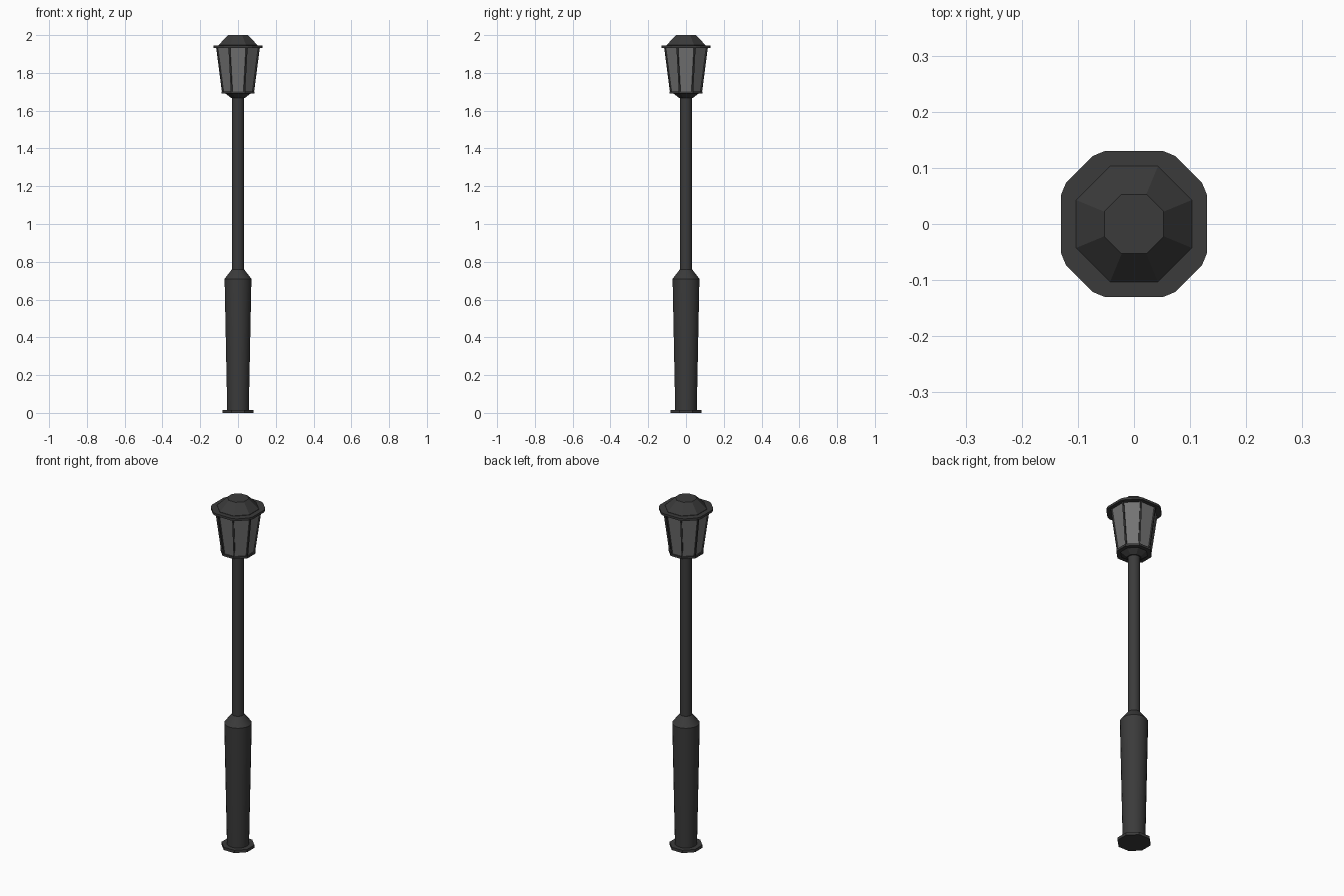
import bpy, bmesh, math
from mathutils import Vector

if "Cube" in bpy.data.objects:
    bpy.data.objects.remove(bpy.data.objects["Cube"])


def material(name, rgb):
    m = bpy.data.materials.new(name)
    m.diffuse_color = (*rgb, 1)
    m.use_nodes = True
    m.node_tree.nodes["Principled BSDF"].inputs["Base Color"].default_value = m.diffuse_color
    return m


iron = material("dark iron", (0.043, 0.043, 0.043))
pane = material("grey glass", (0.17, 0.17, 0.17))


def finish(name, bm, mat, smooth=False):
    bmesh.ops.recalc_face_normals(bm, faces=bm.faces)
    me = bpy.data.meshes.new(name)
    bm.to_mesh(me)
    bm.free()
    me.materials.append(mat)
    for p in me.polygons:
        p.use_smooth = False
    ob = bpy.data.objects.new(name, me)
    bpy.context.collection.objects.link(ob)
    if smooth:
        bpy.ops.object.select_all(action='DESELECT')
        ob.select_set(True)
        bpy.context.view_layer.objects.active = ob
        bpy.ops.object.shade_smooth_by_angle(angle=math.radians(30))
    return ob


def loft(bm, rings):
    """Skin a list of equal-sized point rings and cap both ends."""
    vs = [[bm.verts.new(p) for p in ring] for ring in rings]
    n = len(vs[0])
    for a, b in zip(vs, vs[1:]):
        for i in range(n):
            j = (i + 1) % n
            bm.faces.new((a[i], a[j], b[j], b[i]))
    bm.faces.new(vs[0][::-1])
    bm.faces.new(vs[-1])


def ring(half_width, z, n):
    """Regular polygon with flats facing the axes."""
    r = half_width / math.cos(math.pi / n)
    return [Vector((r * math.cos((i + .5) * math.tau / n),
                    r * math.sin((i + .5) * math.tau / n), z)) for i in range(n)]


def turned(name, profile, n, mat, smooth=False):
    bm = bmesh.new()
    loft(bm, [ring(w, z, n) for w, z in profile])
    return finish(name, bm, mat, smooth)


# Foot, tapered base and slim pole
turned("foot_plate", [(0.081, 0), (0.081, 0.016)], 8, iron)
turned("base_column", [(0.057, 0.01), (0.071, 0.71), (0.032, 0.76)], 24, iron, True)
turned("pole", [(0.031, 0.74), (0.031, 1.69)], 16, iron, True)

# Lantern: cup, lower rim, glass and roof cap
turned("lantern_cup", [(0.036, 1.667), (0.066, 1.69)], 8, iron)
turned("lantern_rim", [(0.087, 1.69), (0.087, 1.702)], 8, iron)
turned("glass", [(0.079, 1.70), (0.110, 1.938)], 8, pane)
turned("roof_cap", [(0.103, 1.944), (0.103, 1.947), (0.053, 2.0)], 8, iron)

# Roof brim: octagon with clipped corners
corner = [(0.13, 0.052), (0.121, 0.074), (0.074, 0.121), (0.052, 0.13)]
outline = []
for k in range(4):
    c, s = round(math.cos(k * math.pi / 2)), round(math.sin(k * math.pi / 2))
    outline += [(c * x - s * y, s * x + c * y) for x, y in corner]
bm = bmesh.new()
loft(bm, [[Vector((x, y, z)) for x, y in outline] for z in (1.932, 1.945)])
finish("roof_brim", bm, iron)

# Thin bars along the glass corners
bm = bmesh.new()
for lo, hi in zip(ring(0.080, 1.70, 8), ring(0.111, 1.938, 8)):
    out = Vector((lo.x, lo.y, 0)).normalized() * 0.004
    side = Vector((-out.y, out.x, 0))
    square = [-out - side, out - side, out + side, side - out]
    loft(bm, [[p + d for d in square] for p in (lo, hi)])
finish("lantern_bars", bm, iron)
